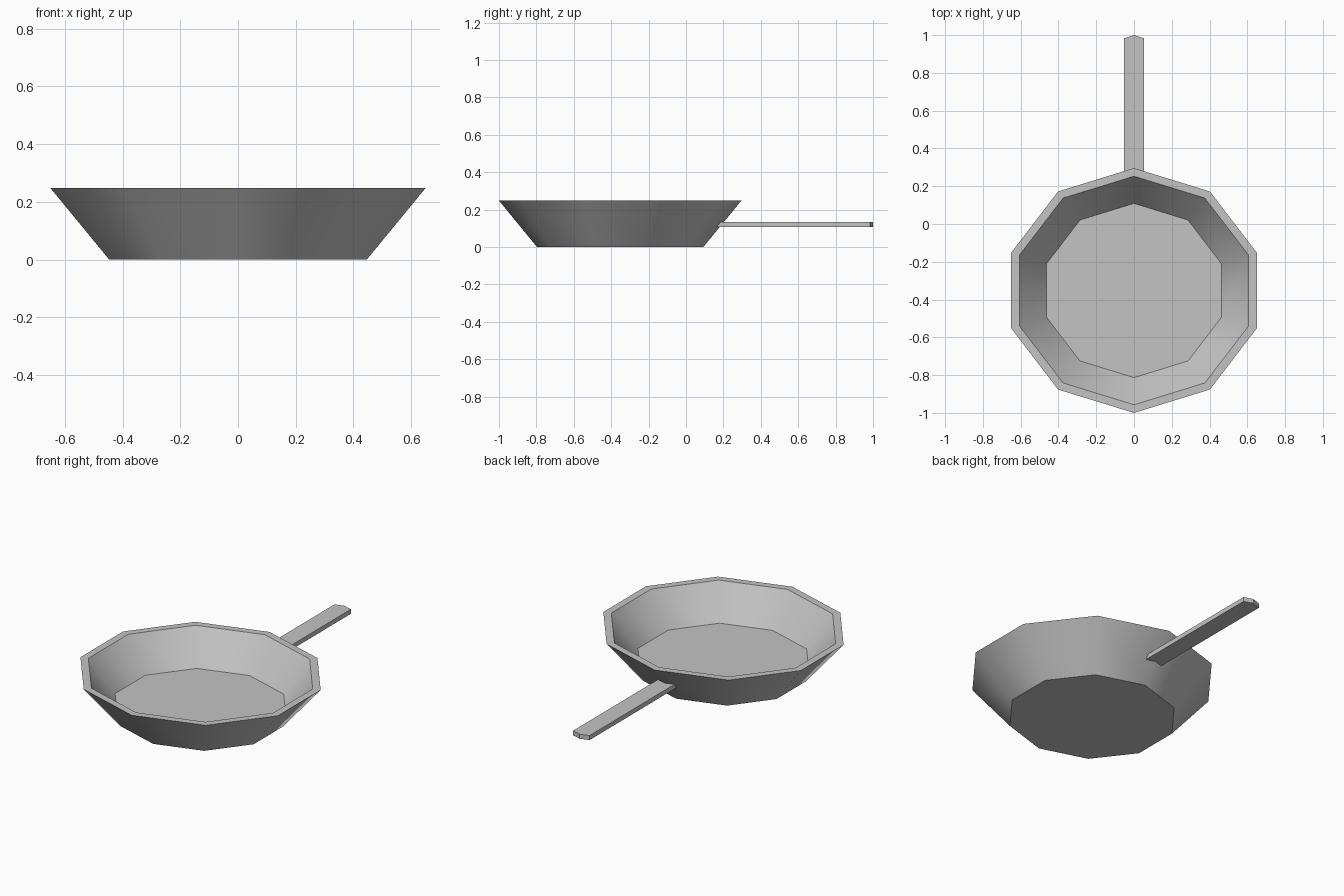
import bpy, bmesh
from math import sin, cos, tau, radians

cube = bpy.data.objects.get("Cube")
if cube:
    bpy.data.objects.remove(cube, do_unlink=True)

SIDES = 10
CENTRE_Y = -0.352
WIDEN = 1.055          # the pan is slightly wider than deep

grey = bpy.data.materials.new("grey_metal")
grey.use_nodes = True
colour = (0.55, 0.55, 0.55, 1)
grey.diffuse_color = colour
grey.node_tree.nodes["Principled BSDF"].inputs["Base Color"].default_value = colour


def finish(name, bm):
    bmesh.ops.recalc_face_normals(bm, faces=bm.faces)
    mesh = bpy.data.meshes.new(name)
    bm.to_mesh(mesh)
    bm.free()
    obj = bpy.data.objects.new(name, mesh)
    bpy.context.collection.objects.link(obj)
    mesh.materials.append(grey)
    return obj


# Pan bowl: rings from outer base, over the rim, down to the inner floor
bm = bmesh.new()
rings = []
for radius, z in ((0.445, 0), (0.648, 0.248), (0.605, 0.248), (0.461, 0.06)):
    rings.append([bm.verts.new((radius * WIDEN * sin(tau * i / SIDES),
                                CENTRE_Y + radius * cos(tau * i / SIDES), z))
                  for i in range(SIDES)])
for low, high in zip(rings, rings[1:]):
    for i in range(SIDES):
        j = (i + 1) % SIDES
        bm.faces.new((low[i], low[j], high[j], high[i]))
bm.faces.new(rings[0])
bm.faces.new(rings[-1])
bowl = finish("pan_bowl", bm)

# Smooth walls with crisp rim and base edges
bpy.ops.object.select_all(action="DESELECT")
bowl.select_set(True)
bpy.context.view_layer.objects.active = bowl
bpy.ops.object.shade_smooth_by_angle(angle=radians(40))

# Handle: flat bar with a shallow pointed tip, rooted inside the wall
bm = bmesh.new()
outline = ((-0.054, 0.155), (0, 0.17), (0.054, 0.155),
           (0.054, 0.983), (0, 1.0), (-0.054, 0.983))
base = bm.faces.new([bm.verts.new((x, y, 0.108)) for x, y in outline])
top = bmesh.ops.extrude_face_region(bm, geom=[base])["geom"]
bmesh.ops.translate(bm, vec=(0, 0, 0.027),
                    verts=[v for v in top if isinstance(v, bmesh.types.BMVert)])
finish("handle", bm)
